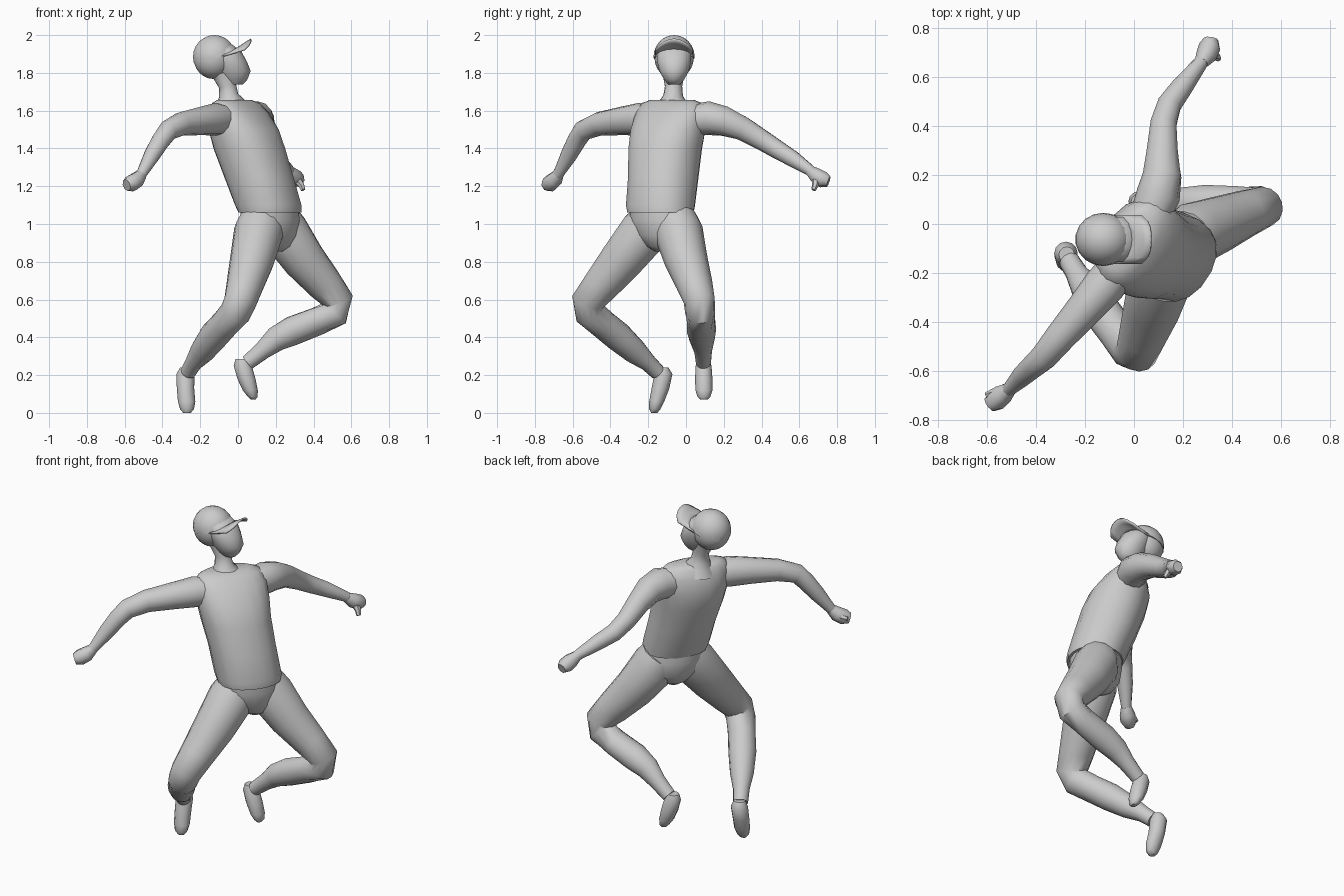
import bpy, bmesh, math
from mathutils import Vector

W_AX = Vector((0.56, 0.83, 0))    # torso: across the shoulders
D_AX = Vector((0.83, -0.56, 0))   # torso: towards the chest
X, Y = Vector((1, 0, 0)), Vector((0, 1, 0))


def finish(name, bm, angle=50):
    bmesh.ops.recalc_face_normals(bm, faces=bm.faces)
    me = bpy.data.meshes.new(name)
    bm.to_mesh(me)
    bm.free()
    ob = bpy.data.objects.new(name, me)
    bpy.context.collection.objects.link(ob)
    bpy.ops.object.select_all(action='DESELECT')
    ob.select_set(True)
    bpy.context.view_layer.objects.active = ob
    bpy.ops.object.shade_smooth_by_angle(angle=math.radians(angle))
    return ob


def loft(name, sections, axes=None, sides=14, power=1.0):
    """Sections are (x, y, z, ra, rb); without axes the rings follow the path."""
    bm = bmesh.new()
    pts = [Vector(s[:3]) for s in sections]
    rings = []
    for i, s in enumerate(sections):
        if axes:
            a, b = axes
        else:
            t = (pts[min(i + 1, len(pts) - 1)] - pts[max(i - 1, 0)]).normalized()
            ref = D_AX if abs(t.dot(D_AX)) < 0.9 else W_AX
            a = (ref - t * ref.dot(t)).normalized()
            b = t.cross(a)
        ring = []
        for k in range(sides):
            th = 2 * math.pi * k / sides
            c, n = math.cos(th), math.sin(th)
            c = math.copysign(abs(c) ** power, c)
            n = math.copysign(abs(n) ** power, n)
            ring.append(bm.verts.new(pts[i] + a * c * s[3] + b * n * s[4]))
        rings.append(ring)
    for r, q in zip(rings, rings[1:]):
        for k in range(sides):
            j = (k + 1) % sides
            bm.faces.new((r[k], r[j], q[j], q[k]))
    bm.faces.new(rings[0])
    bm.faces.new(rings[-1])
    return finish(name, bm)


def tube(name, sections, sides=12):
    return loft(name, [(*s, s[3]) for s in sections], sides=sides)


# Torso and hips
loft("shirt", [
    (0.17, -0.135, 1.06, 0.18, 0.155), (0.16, -0.135, 1.10, 0.185, 0.165),
    (0.11, -0.12, 1.25, 0.185, 0.175), (0.06, -0.11, 1.40, 0.195, 0.18),
    (0.03, -0.095, 1.50, 0.205, 0.17), (0.005, -0.08, 1.59, 0.205, 0.125),
    (-0.01, -0.075, 1.64, 0.18, 0.085), (-0.02, -0.073, 1.657, 0.13, 0.06)],
    (W_AX, D_AX), 18, 0.9)
loft("trouser_hips", [
    (0.165, -0.135, 1.09, 0.172, 0.145), (0.17, -0.13, 1.02, 0.18, 0.148),
    (0.175, -0.12, 0.94, 0.17, 0.135), (0.18, -0.115, 0.88, 0.09, 0.10),
    (0.18, -0.115, 0.855, 0.04, 0.06)], (W_AX, D_AX), 18)

# Neck and head
tube("neck", [(-0.035, -0.07, 1.60, 0.10), (-0.04, -0.07, 1.645, 0.075),
              (-0.05, -0.068, 1.68, 0.052), (-0.055, -0.066, 1.73, 0.046),
              (-0.08, -0.065, 1.80, 0.06)])
loft("face", [
    (-0.02, -0.063, 1.738, 0.045, 0.032), (-0.02, -0.063, 1.765, 0.07, 0.055),
    (-0.025, -0.063, 1.81, 0.092, 0.08), (-0.045, -0.063, 1.86, 0.092, 0.092),
    (-0.065, -0.063, 1.91, 0.085, 0.093), (-0.10, -0.063, 1.95, 0.07, 0.07)],
    (X, Y), 14)


def ball(name, centre, radii, keep=None):
    bm = bmesh.new()
    bmesh.ops.create_uvsphere(bm, u_segments=18, v_segments=12, radius=1)
    for v in bm.verts:
        v.co = Vector([c + r * p for c, r, p in zip(centre, radii, v.co)])
    if keep:  # trim below a tilted rim and close it
        g = bm.verts[:] + bm.edges[:] + bm.faces[:]
        bmesh.ops.bisect_plane(bm, geom=g, plane_co=keep[0], plane_no=keep[1],
                               clear_inner=True)
        bmesh.ops.holes_fill(bm, edges=[e for e in bm.edges if e.is_boundary])
    return finish(name, bm)


ball("skull", (-0.13, -0.063, 1.88), (0.107, 0.104, 0.112))
ball("cap_crown", (-0.125, -0.063, 1.885), (0.115, 0.109, 0.115),
     (Vector((-0.12, -0.063, 1.88)), Vector((-0.25, 0, 1))))

# Cap visor: arched sheet reaching forward and up
bm = bmesh.new()
grid = []
for i in range(4):
    u = i / 3
    row = []
    for j in range(9):
        v = -1 + j / 4
        x0 = -0.02 - 0.06 * v * v
        x1 = 0.067 - 0.035 * v ** 4
        row.append(bm.verts.new((x0 + (x1 - x0) * u, -0.063 + 0.1 * v,
                                 1.925 + 0.057 * u - (0.03 + 0.025 * u) * v * v)))
    grid.append(row)
for i in range(3):
    for j in range(8):
        bm.faces.new((grid[i][j], grid[i + 1][j], grid[i + 1][j + 1], grid[i][j + 1]))
visor = finish("cap_visor", bm)
sol = visor.modifiers.new("thickness", 'SOLIDIFY')
sol.thickness = 0.01

# Arms
tube("right_arm", [
    (-0.04, -0.15, 1.55, 0.075), (-0.12, -0.25, 1.555, 0.086),
    (-0.20, -0.345, 1.545, 0.075), (-0.30, -0.46, 1.53, 0.063),
    (-0.37, -0.545, 1.495, 0.055), (-0.41, -0.58, 1.44, 0.05),
    (-0.455, -0.62, 1.365, 0.044), (-0.505, -0.67, 1.275, 0.03),
    (-0.52, -0.685, 1.25, 0.029)])
tube("left_arm", [
    (0.06, 0.02, 1.55, 0.08), (0.10, 0.12, 1.56, 0.09),
    (0.115, 0.20, 1.545, 0.08), (0.115, 0.30, 1.505, 0.065),
    (0.12, 0.41, 1.44, 0.055), (0.145, 0.49, 1.39, 0.05),
    (0.20, 0.565, 1.345, 0.044), (0.27, 0.655, 1.285, 0.03),
    (0.28, 0.67, 1.27, 0.029)])

# Fists with thumbs
tube("right_fist", [
    (-0.51, -0.675, 1.265, 0.03), (-0.535, -0.695, 1.235, 0.043),
    (-0.565, -0.72, 1.215, 0.046), (-0.59, -0.74, 1.205, 0.032)], 8)
tube("right_thumb", [
    (-0.54, -0.68, 1.235, 0.02), (-0.575, -0.69, 1.225, 0.018),
    (-0.605, -0.70, 1.22, 0.012)], 6)
tube("left_fist", [
    (0.275, 0.66, 1.28, 0.03), (0.295, 0.69, 1.255, 0.043),
    (0.31, 0.725, 1.235, 0.045), (0.315, 0.755, 1.225, 0.03)], 8)
tube("left_thumb", [
    (0.31, 0.69, 1.24, 0.022), (0.335, 0.685, 1.205, 0.018),
    (0.345, 0.675, 1.18, 0.012)], 6)

# Legs
tube("right_leg", [
    (0.13, -0.17, 1.03, 0.115), (0.11, -0.22, 0.96, 0.132),
    (0.075, -0.34, 0.81, 0.118), (0.035, -0.455, 0.67, 0.098),
    (0.012, -0.52, 0.59, 0.088), (-0.015, -0.51, 0.53, 0.083),
    (-0.07, -0.44, 0.47, 0.077), (-0.13, -0.36, 0.405, 0.078),
    (-0.19, -0.27, 0.325, 0.066), (-0.235, -0.20, 0.265, 0.046),
    (-0.265, -0.15, 0.215, 0.042)], 14)
tube("left_leg", [
    (0.21, -0.06, 1.03, 0.115), (0.245, -0.04, 0.96, 0.13),
    (0.35, 0.0, 0.81, 0.115), (0.46, 0.045, 0.68, 0.096),
    (0.53, 0.07, 0.595, 0.083), (0.515, 0.075, 0.53, 0.08),
    (0.42, 0.08, 0.485, 0.075), (0.29, 0.082, 0.435, 0.078),
    (0.20, 0.085, 0.39, 0.066), (0.13, 0.09, 0.33, 0.048),
    (0.05, 0.092, 0.265, 0.04)], 14)

# Feet, toes pointing down
loft("right_foot", [
    (-0.275, -0.125, 0.24, 0.032, 0.032), (-0.278, -0.12, 0.205, 0.048, 0.048),
    (-0.278, -0.135, 0.13, 0.046, 0.047), (-0.272, -0.155, 0.06, 0.046, 0.04),
    (-0.27, -0.165, 0.02, 0.037, 0.03), (-0.27, -0.168, 0.0, 0.02, 0.016)],
    (X, Y), 12)
loft("left_foot", [
    (0.02, 0.092, 0.285, 0.032, 0.03), (0.025, 0.093, 0.25, 0.048, 0.042),
    (0.045, 0.094, 0.18, 0.048, 0.046), (0.065, 0.095, 0.12, 0.04, 0.045),
    (0.078, 0.095, 0.085, 0.026, 0.034), (0.08, 0.095, 0.072, 0.014, 0.02)],
    (X, Y), 12)
